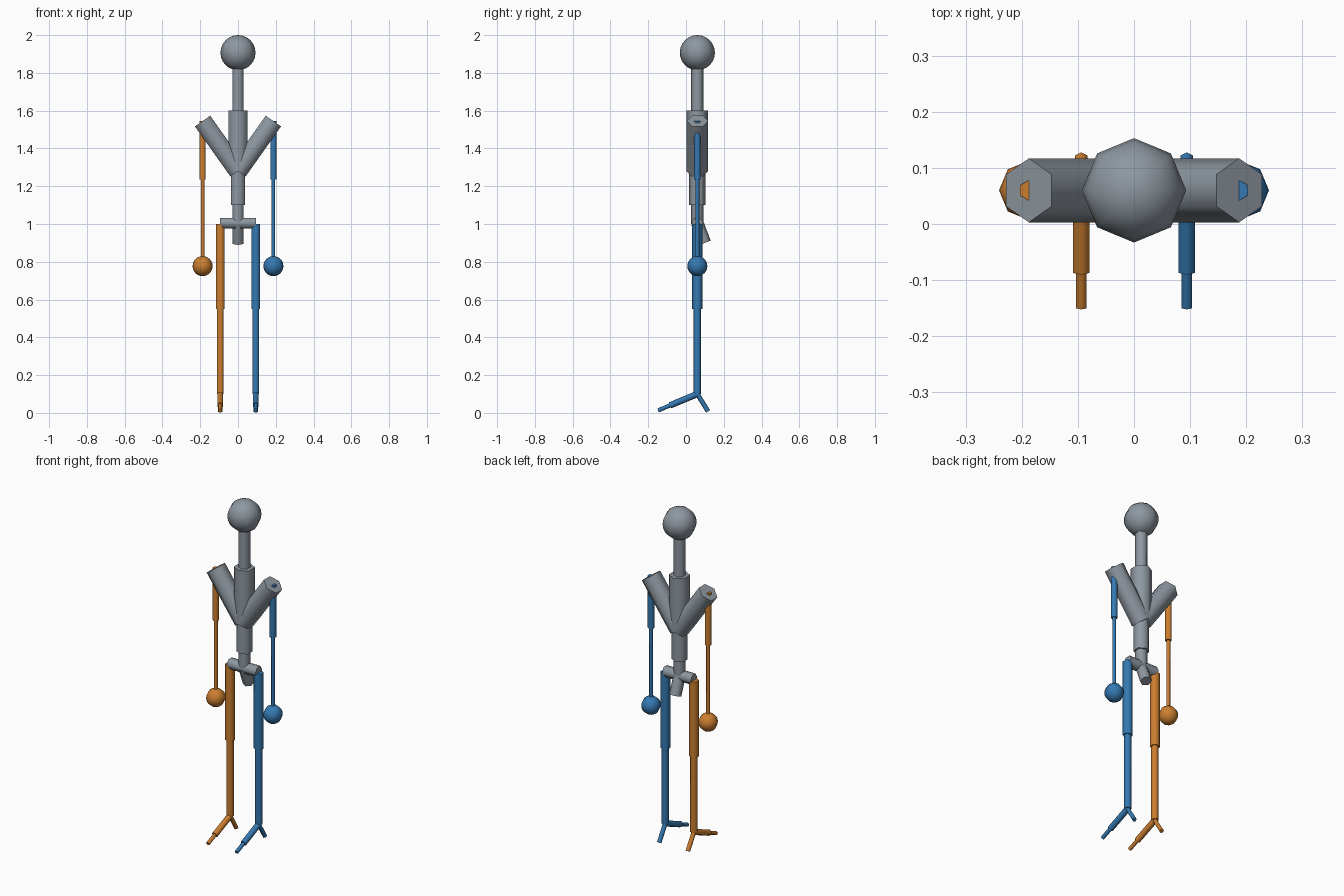
import bpy
import math
from mathutils import Vector, Matrix

if "Cube" in bpy.data.objects:
    bpy.data.objects.remove(bpy.data.objects["Cube"])

Y0 = 0.06  # depth of the body axis


def material(name, rgb):
    m = bpy.data.materials.new(name)
    m.diffuse_color = (*rgb, 1.0)
    m.use_nodes = True
    m.node_tree.nodes["Principled BSDF"].inputs["Base Color"].default_value = m.diffuse_color
    return m


grey = material("body grey", (0.27, 0.31, 0.35))
blue = material("left blue", (0.035, 0.19, 0.44))
orange = material("right orange", (0.60, 0.21, 0.03))


def finish(name, mat, angle):
    ob = bpy.context.object
    ob.name = name
    ob.data.materials.append(mat)
    bpy.ops.object.shade_smooth_by_angle(angle=math.radians(angle))
    return ob


def bone(name, start, end, radius, mat):
    """Six-sided rod between two points, corners facing front/back."""
    a, b = Vector(start), Vector(end)
    axis = (b - a).normalized()
    hint = Vector((0, 1, 0))
    corner = (hint - axis * hint.dot(axis)).normalized()
    side = corner.cross(axis)
    bpy.ops.mesh.primitive_cylinder_add(vertices=6, radius=radius, depth=(b - a).length)
    ob = finish(name, mat, 65)
    # primitive has a corner on its local y axis
    rot = Matrix((side, corner, axis)).transposed().to_4x4()
    ob.matrix_world = Matrix.Translation((a + b) / 2) @ rot


def ball(name, centre, radius, mat):
    bpy.ops.mesh.primitive_uv_sphere_add(segments=8, ring_count=12, radius=radius, location=centre)
    finish(name, mat, 65)


# Spine, neck and head
bone("lower_spine", (0, Y0, 1.0), (0, Y0, 1.1), 0.033, grey)
bone("abdomen", (0, Y0, 1.1), (0, Y0, 1.28), 0.043, grey)
bone("chest", (0, Y0, 1.28), (0, Y0, 1.6), 0.057, grey)
bone("neck", (0, Y0, 1.6), (0, Y0, 1.9), 0.033, grey)
ball("head", (0, Y0, 1.907), 0.093, grey)
bone("tailbone", (0, Y0, 1.005), (0, 0.1, 0.9), 0.033, grey)

# Mirrored limbs
for side, s, mat in (("left", 1, blue), ("right", -1, orange)):
    ax, lx = s * 0.1875, s * 0.094
    bone(side + "_collar", (0, Y0, 1.28), (ax, Y0, 1.545), 0.057, grey)
    bone(side + "_hip", (0, Y0, 1.005), (lx, Y0, 1.005), 0.032, grey)
    # arm
    bone(side + "_upper_arm", (ax, Y0, 1.235), (ax, Y0, 1.545), 0.018, mat)
    bone(side + "_forearm", (ax, Y0, 0.777), (ax, Y0, 1.235), 0.0105, mat)
    ball(side + "_hand", (ax, Y0, 0.777), 0.053, mat)
    # leg
    bone(side + "_thigh", (lx, Y0, 0.55), (lx, Y0, 1.0), 0.027, mat)
    bone(side + "_shin", (lx, Y0, 0.1), (lx, Y0, 0.55), 0.02, mat)
    # foot
    bone(side + "_foot", (lx, Y0, 0.1), (lx, -0.084, 0.04), 0.017, mat)
    bone(side + "_toe", (lx, -0.084, 0.04), (lx, -0.148, 0.013), 0.011, mat)
    bone(side + "_heel", (lx, Y0, 0.1), (lx, 0.117, 0.008), 0.0125, mat)
